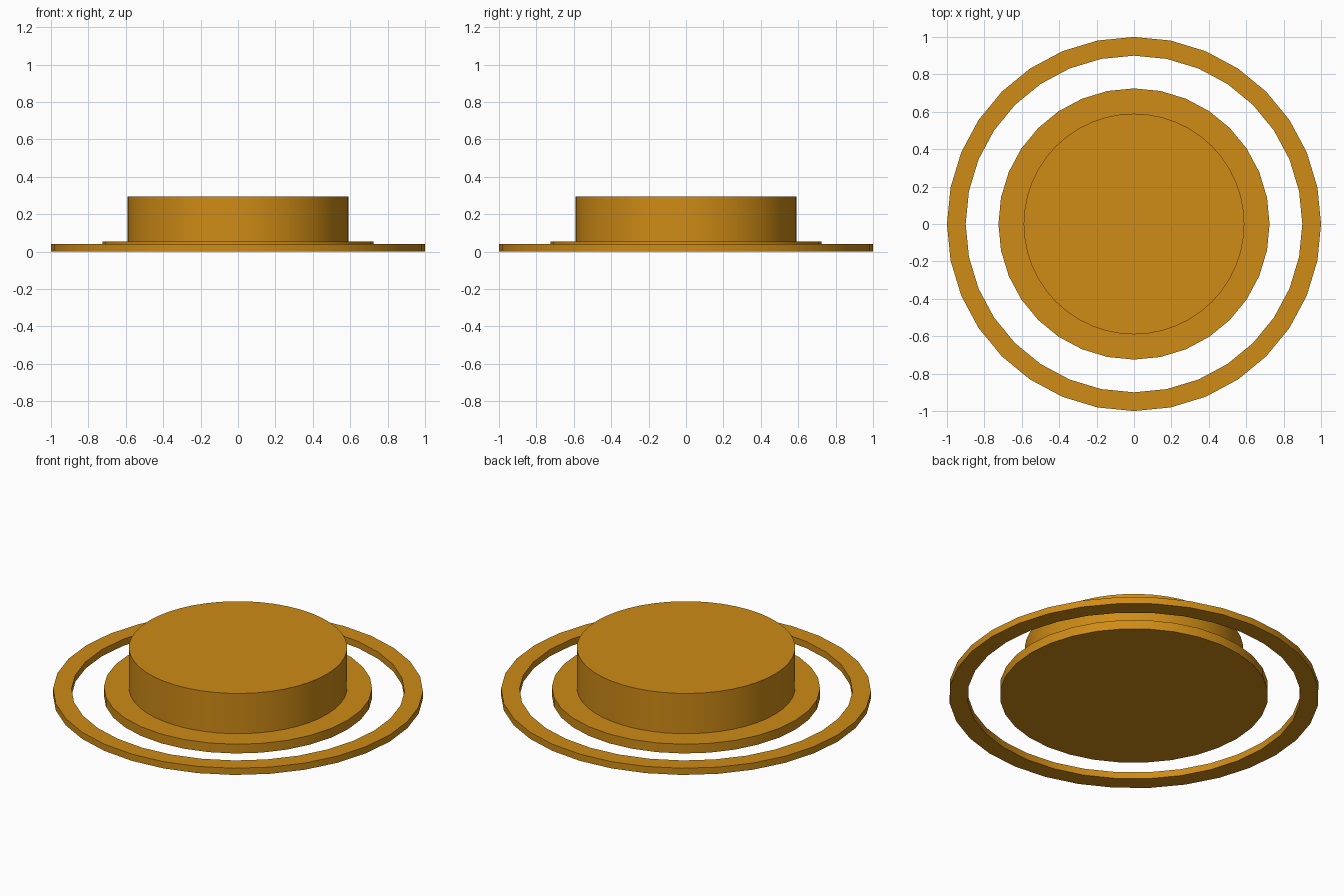
import bpy, bmesh, math

if "Cube" in bpy.data.objects:
    bpy.data.objects.remove(bpy.data.objects["Cube"])

mat = bpy.data.materials.new("amber")
mat.diffuse_color = (0.62, 0.26, 0.008, 1)
mat.use_nodes = True
mat.node_tree.nodes["Principled BSDF"].inputs["Base Color"].default_value = mat.diffuse_color


def make_part(name, profile, sides, closed):
    """Lathe an (r, z) profile around z; open profiles are capped at both ends."""
    bm = bmesh.new()
    rings = []
    for r, z in profile:
        rings.append([bm.verts.new((r * math.sin(2 * math.pi * i / sides),
                                    r * math.cos(2 * math.pi * i / sides), z))
                      for i in range(sides)])
    pairs = list(zip(rings, rings[1:]))
    if closed:
        pairs.append((rings[-1], rings[0]))
    else:
        bm.faces.new(rings[0])
        bm.faces.new(rings[-1])
    for a, b in pairs:
        for i in range(sides):
            j = (i + 1) % sides
            bm.faces.new((a[i], a[j], b[j], b[i]))
    bmesh.ops.recalc_face_normals(bm, faces=bm.faces)
    mesh = bpy.data.meshes.new(name)
    bm.to_mesh(mesh)
    bm.free()
    mesh.materials.append(mat)
    obj = bpy.data.objects.new(name, mesh)
    bpy.context.collection.objects.link(obj)
    bpy.ops.object.select_all(action='DESELECT')
    obj.select_set(True)
    bpy.context.view_layer.objects.active = obj
    bpy.ops.object.shade_smooth_by_angle(angle=math.radians(30))
    return obj


# Thin separate ring around the outside
make_part("outer_ring", [(0.9, 0), (1, 0), (1, 0.04), (0.9, 0.04)], 32, True)
# Low flat disc in the middle
make_part("base_disc", [(0.725, 0), (0.725, 0.055)], 32, False)
# Raised round button standing on the disc
make_part("button", [(0.59, 0.05), (0.59, 0.295)], 48, False)
